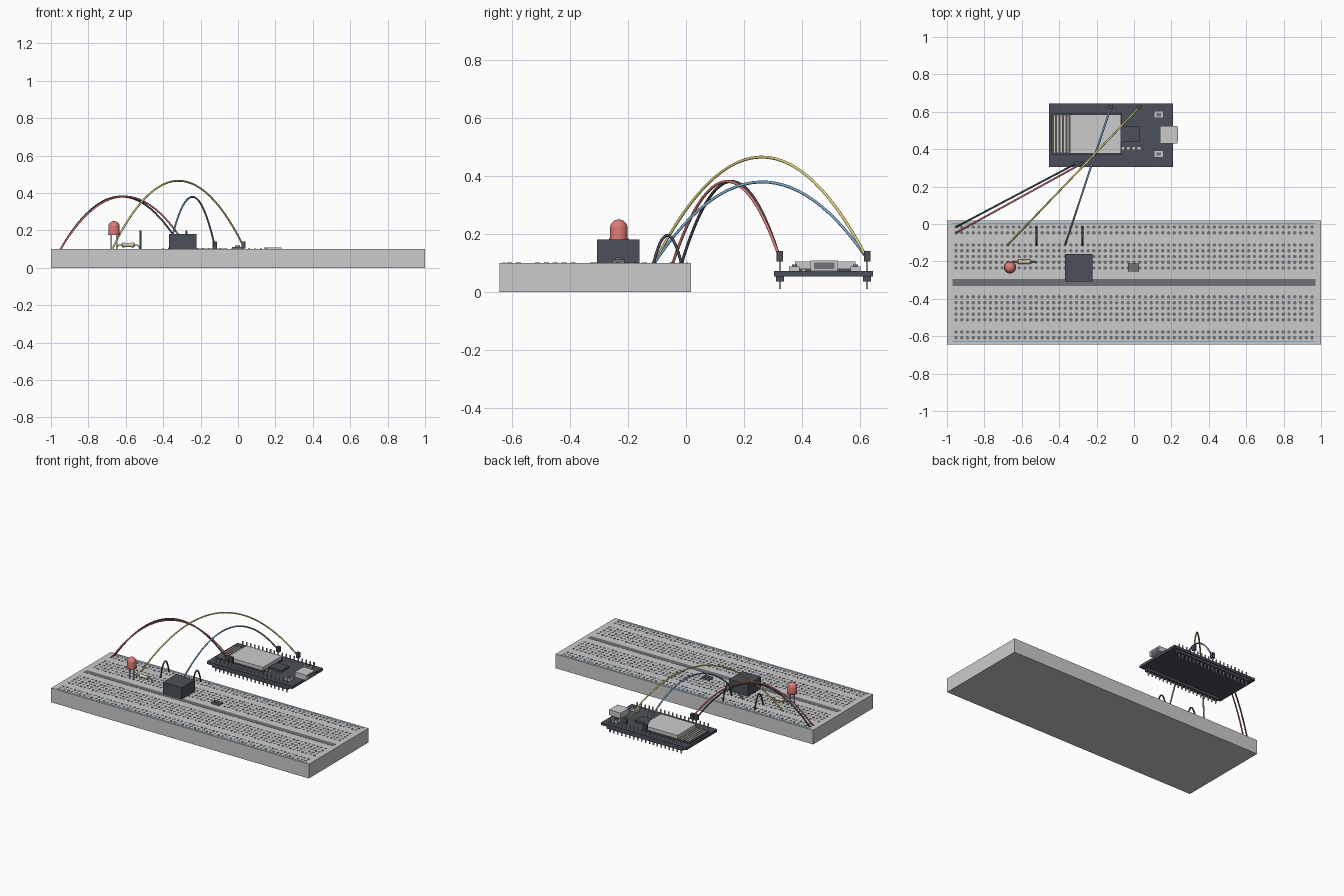
import bpy, bmesh, math
from mathutils import Matrix, Vector

if "Cube" in bpy.data.objects:
    bpy.data.objects.remove(bpy.data.objects["Cube"])

P = 0.0307  # hole pitch


def mat(name, r, g, b):
    m = bpy.data.materials.new(name)
    m.diffuse_color = (r, g, b, 1)
    m.use_nodes = True
    m.node_tree.nodes["Principled BSDF"].inputs["Base Color"].default_value = m.diffuse_color
    return m


WHITE = mat("off_white", 0.75, 0.75, 0.72)
DARK = mat("dark", 0.16, 0.17, 0.18)
BLACK = mat("black", 0.07, 0.08, 0.1)
METAL = mat("metal", 0.6, 0.61, 0.63)
RED = mat("red", 0.75, 0.2, 0.18)
BLUE = mat("blue", 0.2, 0.4, 0.6)
YELLOW = mat("yellow", 0.75, 0.65, 0.2)
TAN = mat("tan", 0.7, 0.6, 0.42)


def finish(name, bm, m):
    me = bpy.data.meshes.new(name)
    bm.to_mesh(me)
    bm.free()
    ob = bpy.data.objects.new(name, me)
    bpy.context.collection.objects.link(ob)
    me.materials.append(m)
    return ob


def boxes(name, m, items):
    """items: (x0, x1, y0, y1, z0, z1)"""
    bm = bmesh.new()
    for x0, x1, y0, y1, z0, z1 in items:
        M = Matrix.Translation(((x0 + x1) / 2, (y0 + y1) / 2, (z0 + z1) / 2))
        M = M @ Matrix.Diagonal((x1 - x0, y1 - y0, z1 - z0, 1))
        bmesh.ops.create_cube(bm, size=1, matrix=M)
    return finish(name, bm, m)


def around(x, y, w, d, z0, z1):
    return (x - w / 2, x + w / 2, y - d / 2, y + d / 2, z0, z1)


def lathe(name, m, profile, matrix, n=24):
    """profile: (radius, height) pairs turned around local z"""
    bm = bmesh.new()
    vs = [bm.verts.new((r, 0, z)) for r, z in profile]
    es = [bm.edges.new(e) for e in zip(vs, vs[1:])]
    bmesh.ops.spin(bm, geom=vs + es, cent=(0, 0, 0), axis=(0, 0, 1),
                   angle=math.tau, steps=n)
    bmesh.ops.remove_doubles(bm, verts=bm.verts, dist=1e-5)
    bmesh.ops.recalc_face_normals(bm, faces=bm.faces)
    bm.transform(matrix)
    ob = finish(name, bm, m)
    bpy.context.view_layer.objects.active = ob
    ob.select_set(True)
    bpy.ops.object.shade_smooth_by_angle()
    ob.select_set(False)
    return ob


def wire(name, m, pts, r=0.005):
    cu = bpy.data.curves.new(name, 'CURVE')
    cu.dimensions = '3D'
    cu.bevel_depth = r
    cu.bevel_resolution = 2
    cu.use_fill_caps = True
    s = cu.splines.new('POLY')
    s.points.add(len(pts) - 1)
    for p, c in zip(s.points, pts):
        p.co = (*c, 1)
    s.use_smooth = True
    ob = bpy.data.objects.new(name, cu)
    bpy.context.collection.objects.link(ob)
    cu.materials.append(m)


def arc(a, b, h, n=28):
    a, b = Vector(a), Vector(b)
    return [a.lerp(b, i / n) + Vector((0, 0, 4 * h * (i / n) * (1 - i / n)))
            for i in range(n + 1)]


def col(i):
    return (i - 31) * P


# breadboard body, centre channel and rail stripes
CY = -0.3125
boxes("breadboard_body", WHITE, [(-1, 1, -0.643, 0.018, 0, 0.1)])
boxes("centre_channel", DARK, [(-0.97, 0.97, CY - 0.018, CY + 0.018, 0.09, 0.101)])
boxes("rail_stripes", BLUE, [around(0, CY + s * 0.316, 1.94, 0.006, 0.095, 0.1012) for s in (-1, 1)])

# contact holes as small dark discs
bm = bmesh.new()
for off in [0.2 - P * k for k in range(5)] + [0.265, 0.296]:
    for s in (-1, 1):
        for i in range(63):
            bmesh.ops.create_cone(bm, cap_ends=True, segments=8, radius1=0.0095, radius2=0.0095, depth=0.006,
                                  matrix=Matrix.Translation((col(i), CY + s * off, 0.098))
                                  @ Matrix.Rotation(math.pi / 8, 4, 'Z'))
finish("contact_holes", bm, DARK)

# controller board with pin headers
BX = -0.124
ROWS = (0.324, 0.625)
boxes("controller_board", BLACK, [(-0.455, 0.208, 0.304, 0.645, 0.053, 0.071)])
boxes("header_strips", BLACK, [around(BX, y, 0.59, 0.028, 0.036, 0.053) for y in ROWS])
boxes("header_pins", METAL, [around(BX + (i - 9) * P, y, 0.007, 0.007, 0.01, 0.105)
                             for y in ROWS for i in range(19)])

# radio module: carrier, shield and antenna traces
boxes("module_carrier", BLACK, [(-0.44, -0.065, 0.372, 0.59, 0.071, 0.08)])
boxes("module_shield", METAL, [(-0.343, -0.07, 0.377, 0.585, 0.08, 0.104)])
boxes("antenna_traces", TAN, [around(-0.425 + 0.018 * i, 0.481, 0.007, 0.2, 0.079, 0.082)
                              for i in range(5)])

# chip, small parts, buttons and socket
boxes("interface_chip", BLACK, [(-0.064, 0.032, 0.44, 0.52, 0.071, 0.086)])
boxes("small_parts", TAN, [around(-0.06 + 0.029 * i, 0.406, 0.014, 0.014, 0.071, 0.079)
                           for i in range(4)])
boxes("board_buttons", METAL, [around(0.132, y, 0.05, 0.036, 0.07, 0.088) for y in (0.374, 0.585)])
boxes("button_caps", DARK, [around(0.132, y, 0.026, 0.018, 0.088, 0.094) for y in (0.374, 0.585)])
boxes("usb_socket", METAL, [(0.14, 0.232, 0.43, 0.524, 0.071, 0.108)])
boxes("usb_opening", DARK, [(0.225, 0.234, 0.442, 0.512, 0.078, 0.101)])

# sensor block and small push button on the breadboard
boxes("sensor_block", BLACK, [(-0.369, -0.222, -0.307, -0.16, 0.1, 0.181)])
boxes("push_button", DARK, [(-0.032, 0.028, -0.253, -0.212, 0.1, 0.112), (-0.016, 0.012, -0.243, -0.222, 0.112, 0.118)])

# indicator lamp with dome and two legs
R = 0.03
dome = [(R * math.cos(a * math.pi / 16), 0.22 + R * math.sin(a * math.pi / 16)) for a in range(8)]
lathe("lamp_dome", RED, [(0, 0.176), (0.033, 0.176), (0.033, 0.184), (R, 0.184)] + dome + [(0, 0.25)],
      Matrix.Translation((-0.663, -0.232, 0)))
boxes("lamp_legs", METAL, [around(-0.663 + s * P / 2, -0.232, 0.007, 0.007, 0.09, 0.178) for s in (-1, 1)])

# resistor with bent leads
Z = 0.122
lathe("resistor_body", TAN, [(0, -0.035), (0.009, -0.035), (0.013, -0.03), (0.013, -0.02), (0.011, -0.015),
                             (0.011, 0.015), (0.013, 0.02), (0.013, 0.03), (0.009, 0.035), (0, 0.035)],
      Matrix.Translation((-0.587, -0.202, Z)) @ Matrix.Rotation(math.pi / 2, 4, 'Y'), 16)
wire("resistor_leads", METAL, [(-0.65, -0.202, 0.09), (-0.645, -0.202, 0.115), (-0.635, -0.202, Z),
                               (-0.539, -0.202, Z), (-0.529, -0.202, 0.115), (-0.524, -0.202, 0.09)], 0.003)

# short black jumpers
for i, c in enumerate((14, 22)):
    wire(f"short_jumper_{i}", BLACK, arc((col(c), -0.016, 0.098), (col(c), -0.112, 0.098), 0.097))

# long wires ending in plugs on the header pins
for name, m, c, y, pin, row, h in (
        ("red_wire", RED, 0, -0.047, 4, 0, 0.276), ("black_wire", BLACK, 0, -0.016, 3, 0, 0.276),
        ("yellow_wire", YELLOW, 9, -0.112, 14, 1, 0.36), ("blue_wire", BLUE, 19, -0.112, 9, 1, 0.274)):
    x, py = BX + (pin - 9) * P, ROWS[row]
    wire(name, m, arc((col(c), y, 0.095), (x, py, 0.115), h))
    boxes(name + "_plug", BLACK, [around(x, py, 0.022, 0.022, 0.104, 0.141)])
